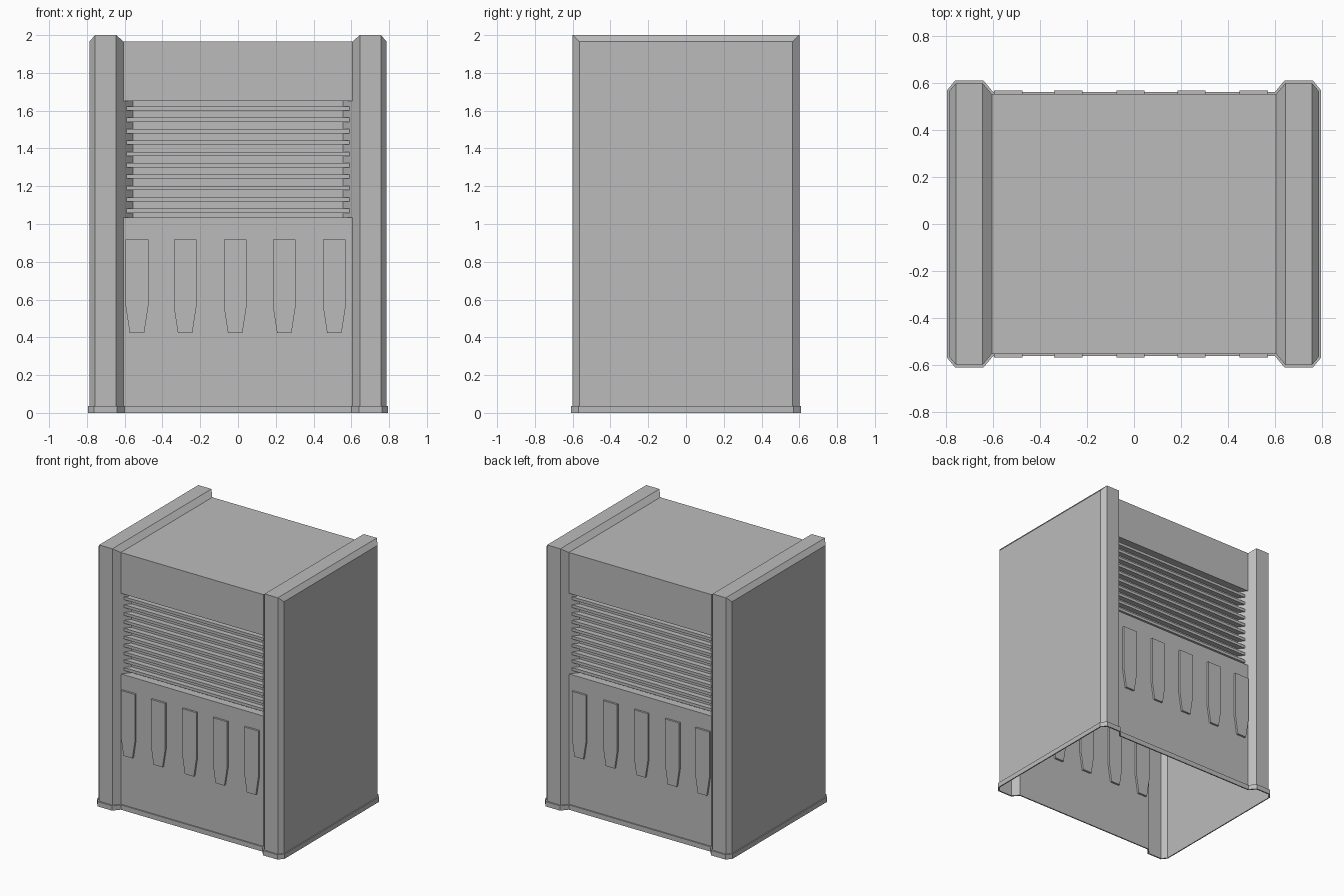
import bpy
import bmesh

cube = bpy.data.objects.get("Cube")
if cube:
    bpy.data.objects.remove(cube, do_unlink=True)

grey = bpy.data.materials.new("plain_grey")
grey.use_nodes = True
COLOUR = (0.5, 0.5, 0.5, 1)
grey.diffuse_color = COLOUR
grey.node_tree.nodes["Principled BSDF"].inputs["Base Color"].default_value = COLOUR


def finish(name, bm):
    """Weld, orient and link a mesh as a named part."""
    bmesh.ops.remove_doubles(bm, verts=bm.verts, dist=0.0005)
    bmesh.ops.recalc_face_normals(bm, faces=bm.faces)
    mesh = bpy.data.meshes.new(name)
    bm.to_mesh(mesh)
    bm.free()
    mesh.materials.append(grey)
    obj = bpy.data.objects.new(name, mesh)
    bpy.context.collection.objects.link(obj)
    return obj


def face(bm, points):
    return bm.faces.new([bm.verts.new(p) for p in points])


def bridge(bm, loop_a, loop_b):
    """Quads between two closed loops of points."""
    n = len(loop_a)
    for i in range(n):
        j = (i + 1) % n
        face(bm, (loop_a[i], loop_a[j], loop_b[j], loop_b[i]))


def rect(x, y, z0, z1):
    return [(-x, y, z0), (x, y, z0), (x, y, z1), (-x, y, z1)]


# Stations across the width: x, half depth, height
BODY_X, BODY_Y, BODY_TOP = 0.605, 0.553, 1.965
half = [(0.787, 0.565, BODY_TOP), (0.757, 0.6, 2.0),
        (0.645, 0.6, 2.0), (BODY_X, BODY_Y, BODY_TOP)]
stations = [(-x, y, z) for x, y, z in half] + half[::-1]
GRILLE_LOW, GRILLE_HIGH = 1.035, 1.652
RECESS_X, RECESS_Y = 0.557, 0.495

# Hollow housing, open underneath, with raised chamfered side pillars
bm = bmesh.new()
arches = [[(x, -y, 0), (x, -y, z), (x, y, z), (x, y, 0)] for x, y, z in stations]
for a, b in zip(arches, arches[1:]):
    middle = a[0][0] < 0 < b[0][0]
    for k in range(3):
        if not middle or k == 1:
            face(bm, (a[k], b[k], b[k + 1], a[k + 1]))
face(bm, arches[0])
face(bm, arches[-1])

# Front and back walls, each with a recess for the grille
for side in (-1, 1):
    y = side * BODY_Y
    face(bm, rect(BODY_X, y, 0, GRILLE_LOW))
    face(bm, rect(BODY_X, y, GRILLE_HIGH, BODY_TOP))
    back = rect(RECESS_X, side * RECESS_Y, GRILLE_LOW, GRILLE_HIGH)
    bridge(bm, rect(BODY_X, y, GRILLE_LOW, GRILLE_HIGH), back)
    face(bm, back)
finish("housing", bm)

# Skirting band around the foot
quarter = [(0.795, 0.57), (0.762, 0.61), (0.64, 0.61), (0.6, 0.562)]


def ring(points, z):
    front = [(-x, -y, z) for x, y in points] + [(x, -y, z) for x, y in points[::-1]]
    return front + [(x, -y, z) for x, y, z in front[::-1]]


bm = bmesh.new()
inner = [(x, y) for x, y, z in half]
bridge(bm, ring(quarter, 0), ring(quarter, 0.037))
bridge(bm, ring(quarter, 0.037), ring(inner, 0.037))
bridge(bm, ring(quarter, 0), ring(inner, 0))
finish("base_skirting", bm)


def prism(bm, outline, y0, y1):
    """Solid from an outline in x and z, between two depths."""
    near = [(x, y0, z) for x, z in outline]
    far = [(x, y1, z) for x, z in outline]
    face(bm, near)
    face(bm, far)
    bridge(bm, near, far)


for side, label in ((-1, "front"), (1, "back")):
    # Horizontal grille slats
    bm = bmesh.new()
    for i in range(10):
        z = 1.07 + i * 0.0602
        outline = [(-0.59, z - 0.011), (0.59, z - 0.011), (0.59, z + 0.011), (-0.59, z + 0.011)]
        prism(bm, outline, side * RECESS_Y, side * 0.536)
    finish(label + "_grille_slats", bm)

    # Row of tapered plates, set through the wall
    bm = bmesh.new()
    for cx in (-0.535, -0.28, -0.015, 0.245, 0.51):
        outline = [(cx - 0.06, 0.917), (cx - 0.06, 0.565), (cx - 0.038, 0.422),
                   (cx + 0.038, 0.422), (cx + 0.06, 0.565), (cx + 0.06, 0.917)]
        prism(bm, outline, side * 0.538, side * 0.568)
    finish(label + "_tapered_plates", bm)
